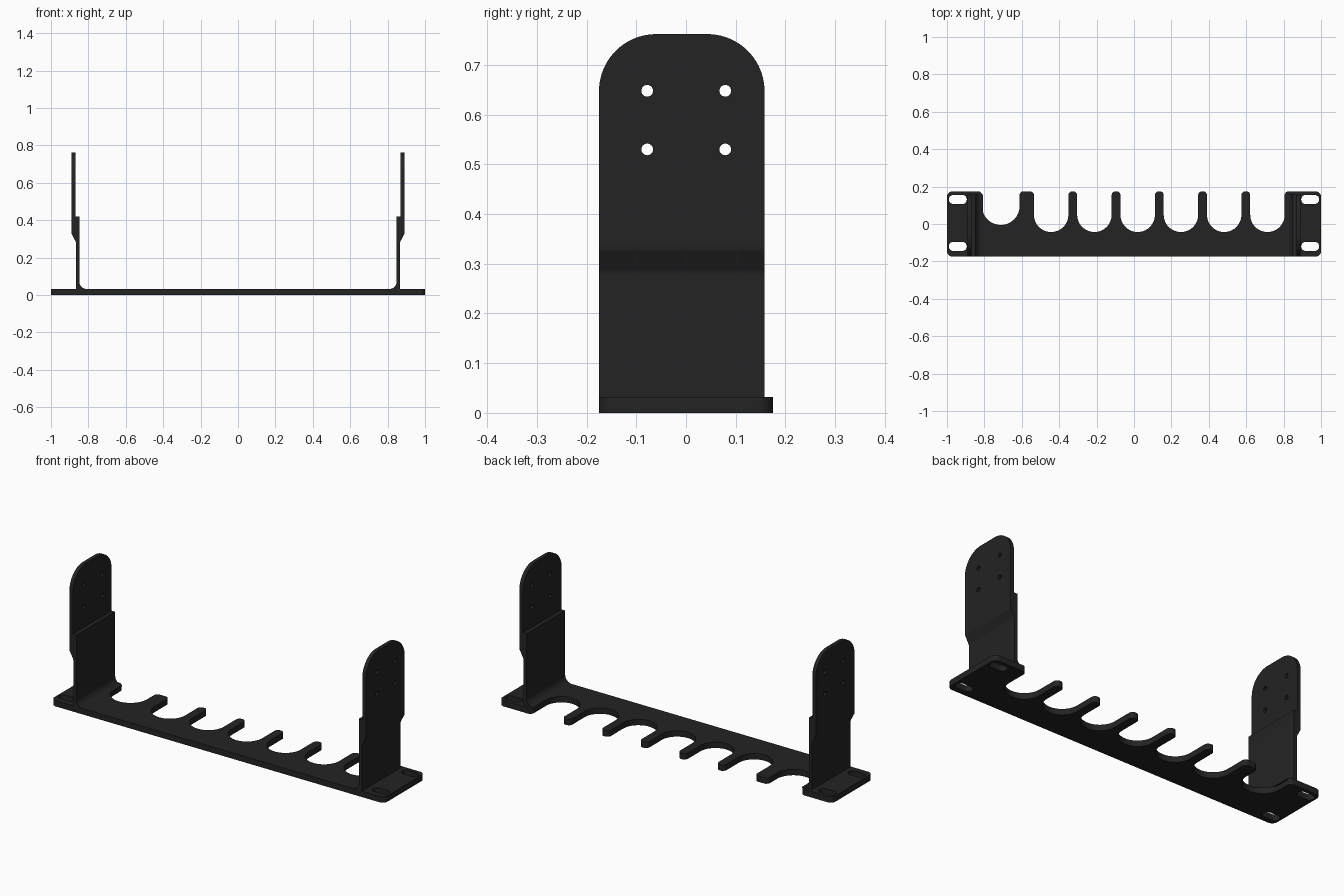
import bpy, bmesh, math
from mathutils import Vector, Matrix

if "Cube" in bpy.data.objects:
    bpy.data.objects.remove(bpy.data.objects["Cube"])

black = bpy.data.materials.new("matte black")
black.diffuse_color = (0.017, 0.017, 0.017, 1)
black.use_nodes = True
black.node_tree.nodes["Principled BSDF"].inputs["Base Color"].default_value = black.diffuse_color


def fillet(corners, steps=14):
    """Closed outline from (x, y, radius) corners, each rounded by an arc."""
    out, n = [], len(corners)
    for i, (x, y, r) in enumerate(corners):
        p = Vector((x, y))
        if r == 0:
            out.append(p)
            continue
        a = (Vector(corners[i - 1][:2]) - p).normalized()
        b = (Vector(corners[(i + 1) % n][:2]) - p).normalized()
        half = a.angle(b) / 2
        c = p + (a + b).normalized() * (r / math.sin(half))
        s, e = p + a * (r / math.tan(half)) - c, p + b * (r / math.tan(half)) - c
        turn = math.atan2(s.x * e.y - s.y * e.x, s.dot(e))
        out += [c + Matrix.Rotation(turn * k / steps, 2) @ s for k in range(steps + 1)]
    return out


def slab(name, outlines, thickness, matrix):
    """Extrude outlines (outer first, then holes) into a solid mesh."""
    cu = bpy.data.curves.new(name, 'CURVE')
    cu.dimensions, cu.fill_mode, cu.extrude = '2D', 'BOTH', thickness / 2
    for pts in outlines:
        sp = cu.splines.new('POLY')
        sp.points.add(len(pts) - 1)
        for q, p in zip(sp.points, pts):
            q.co = (p.x, p.y, 0, 1)
        sp.use_cyclic_u = True
    tmp = bpy.data.objects.new(name + "_curve", cu)
    bpy.context.collection.objects.link(tmp)
    dg = bpy.context.evaluated_depsgraph_get()
    me = bpy.data.meshes.new_from_object(tmp.evaluated_get(dg))
    bpy.data.objects.remove(tmp)
    bm = bmesh.new()
    bm.from_mesh(me)
    bm.transform(matrix)
    bmesh.ops.remove_doubles(bm, verts=bm.verts, dist=1e-5)
    bmesh.ops.recalc_face_normals(bm, faces=bm.faces)
    bm.to_mesh(me)
    bm.free()
    me.materials.clear()
    me.materials.append(black)
    ob = bpy.data.objects.new(name, me)
    bpy.context.collection.objects.link(ob)
    return ob


def smooth(ob):
    bpy.ops.object.select_all(action='DESELECT')
    ob.select_set(True)
    bpy.context.view_layer.objects.active = ob
    bpy.ops.object.shade_smooth_by_angle(angle=math.radians(30))


def circle(x, y, r, n=24):
    return [Vector((x + r * math.cos(2 * math.pi * k / n), y + r * math.sin(2 * math.pi * k / n)))
            for k in range(n)]


# Base plate with seven open U slots along the back edge
T, D = 0.032, 0.175
slots = [(-0.712, 0.1, -0.005)] + [(-0.443 + 0.2313 * i, 0.092, -0.043) for i in range(6)]
edge = [(1, -D, 0.03), (-1, -D, 0.03), (-1, D, 0.03)]
for cx, r, low in slots:
    edge += [(cx - r, D, 0.022), (cx - r, low, r * 0.999),
             (cx + r, low, r * 0.999), (cx + r, D, 0.022)]
edge.append((1, D, 0.03))
holes = []
for sx in (-1, 1):
    for cy in (0.131, -0.12):
        cx, w, h = sx * 0.942, 0.048, 0.024
        holes.append(fillet([(cx - w, cy - h, 0.0235), (cx + w, cy - h, 0.0235),
                             (cx + w, cy + h, 0.0235), (cx - w, cy + h, 0.0235)], 8))
smooth(slab("base_plate", [fillet(edge)] + holes, T, Matrix.Translation((0, 0, T / 2))))

# Side brackets: jogged profile trimmed to a round-topped outline with screw holes
Y0, Y1, TOP = -0.175, 0.158, 0.762
side = Matrix(((0, 0, 1, 0), (1, 0, 0, 0), (0, 1, 0, 0), (0, 0, 0, 1)))
front = Matrix(((1, 0, 0, 0), (0, 0, -1, (Y0 + Y1) / 2), (0, 1, 0, 0), (0, 0, 0, 1)))
for sx, label in ((-1, "left"), (1, "right")):
    prof = [(0.866, 0.028, 0), (0.866, 0.283, 0.03), (0.89, 0.328, 0.03), (0.89, TOP + 0.05, 0),
            (0.869, TOP + 0.05, 0), (0.869, 0.42, 0), (0.848, 0.42, 0),
            (0.848, T, 0.04), (0.806, T, 0), (0.806, 0.028, 0)]
    bracket = slab(label + "_bracket", [fillet([(sx * x, z, r) for x, z, r in prof], 8)],
                   Y1 - Y0, front)
    outline = fillet([(Y0 - 0.00005, -0.1, 0), (Y1 + 0.00005, -0.1, 0),
                      (Y1 + 0.00005, TOP, 0.115), (Y0 - 0.00005, TOP, 0.115)], 20)
    screws = [circle(y, z, 0.0118) for y in (-0.078, 0.079) for z in (0.53, 0.648)]
    cutter = slab(label + "_trim", [outline] + screws, 3, side)
    mod = bracket.modifiers.new("trim", 'BOOLEAN')
    mod.operation, mod.object, mod.solver = 'INTERSECT', cutter, 'EXACT'
    bpy.context.view_layer.objects.active = bracket
    bpy.ops.object.modifier_apply(modifier=mod.name)
    bpy.data.objects.remove(cutter)
    smooth(bracket)
